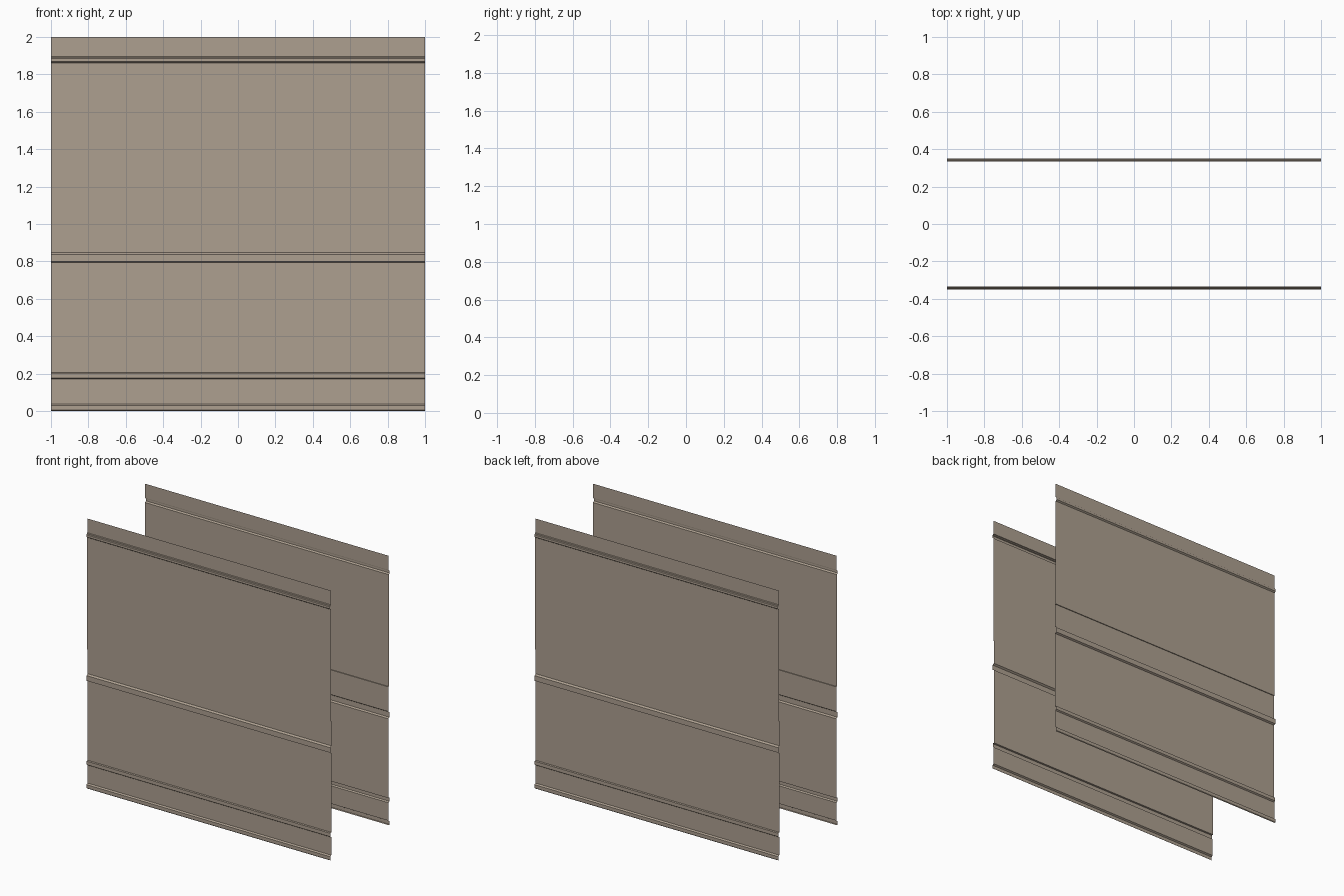
import bpy

if "Cube" in bpy.data.objects:
    bpy.data.objects.remove(bpy.data.objects["Cube"])

mat = bpy.data.materials.new("warm grey plaster")
mat.diffuse_color = (0.42, 0.35, 0.28, 1)
mat.use_nodes = True
mat.node_tree.nodes["Principled BSDF"].inputs["Base Color"].default_value = mat.diffuse_color

# Moulding profile of one wall sheet, top to bottom: (distance from centre, height)
PROFILE = [
    (0.338, 2.0), (0.338, 1.895),
    (0.343, 1.893), (0.344, 1.887), (0.350, 1.884),   # picture rail
    (0.350, 1.868), (0.339, 1.86),
    (0.339, 1.03), (0.333, 1.03),                     # upper panel overhang
    (0.333, 0.847), (0.346, 0.838),                   # dado rail
    (0.346, 0.80), (0.333, 0.793),
    (0.333, 0.205), (0.345, 0.203),                   # skirting cap
    (0.345, 0.177), (0.335, 0.17),
    (0.335, 0.037), (0.347, 0.030),                   # floor bead
    (0.347, 0.005), (0.342, 0.0),
]


def wall_sheet(name, side):
    """Extrude the open profile along x; side is -1 for front, 1 for back."""
    verts = [(x, side * y, z) for y, z in PROFILE for x in (-1, 1)]
    faces = []
    for i in range(len(PROFILE) - 1):
        f = (2 * i, 2 * i + 2, 2 * i + 3, 2 * i + 1)
        faces.append(f if side < 0 else f[::-1])
    me = bpy.data.meshes.new(name)
    me.from_pydata(verts, [], faces)
    me.materials.append(mat)
    bpy.context.collection.objects.link(bpy.data.objects.new(name, me))


wall_sheet("front_wall_face", -1)
wall_sheet("back_wall_face", 1)
